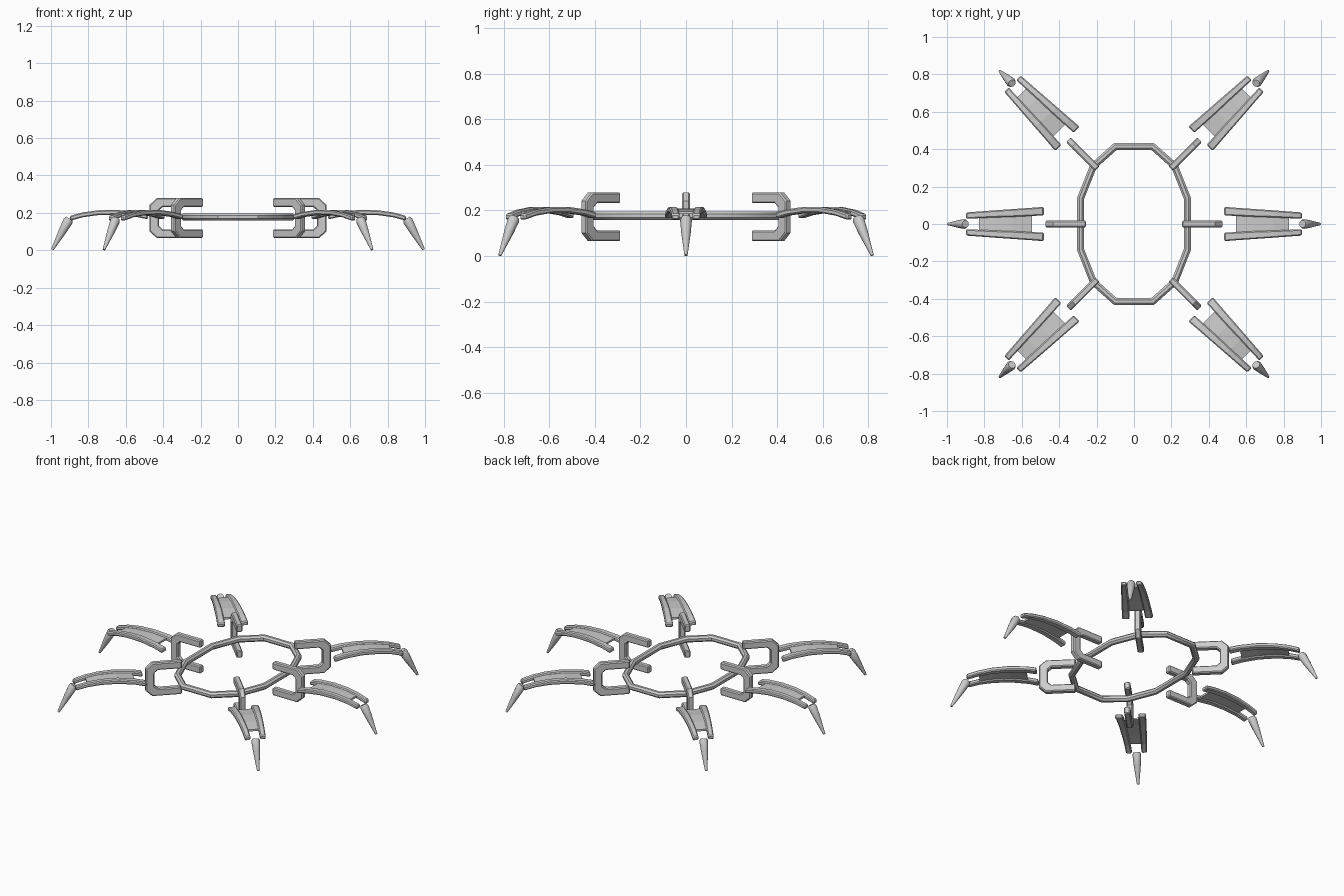
import bpy, bmesh, math
from mathutils import Vector, Matrix

if "Cube" in bpy.data.objects:
    bpy.data.objects.remove(bpy.data.objects["Cube"])


def loft(name, sections, matrix=Matrix(), closed=False, bevel=0, smooth=False):
    """Skin a list of matching cross-sections into one solid."""
    bm = bmesh.new()
    rings = [[bm.verts.new(matrix @ Vector(p)) for p in s] for s in sections]
    n = len(rings[0])
    for i in range(len(rings) if closed else len(rings) - 1):
        a, b = rings[i], rings[(i + 1) % len(rings)]
        for j in range(n):
            k = (j + 1) % n
            bm.faces.new((a[j], a[k], b[k], b[j]))
    if not closed:
        bm.faces.new(rings[0])
        bm.faces.new(rings[-1])
    bmesh.ops.recalc_face_normals(bm, faces=bm.faces)
    me = bpy.data.meshes.new(name)
    bm.to_mesh(me)
    bm.free()
    ob = bpy.data.objects.new(name, me)
    bpy.context.collection.objects.link(ob)
    if bevel:
        m = ob.modifiers.new("bevel", "BEVEL")
        m.width, m.segments, m.limit_method = bevel, 1, "ANGLE"
        m.angle_limit = math.radians(50)
    if smooth:
        bpy.context.view_layer.objects.active = ob
        ob.select_set(True)
        bpy.ops.object.shade_smooth_by_angle(angle=math.radians(40))
        ob.select_set(False)
    return ob


# Central twelve-sided ring, octagonal bar
quarter = [(0.285, 0.138), (0.217, 0.31), (0.1, 0.414)]
path = quarter + [(-x, y) for x, y in quarter[::-1]]
path += [(-x, -y) for x, y in path]
N = len(path)
ring = []
for i in range(N):
    p = Vector(path[i])
    t0 = (p - Vector(path[i - 1])).normalized()
    t1 = (Vector(path[(i + 1) % N]) - p).normalized()
    t = (t0 + t1).normalized()
    out = Vector((t.y, -t.x)) / t.dot(t1)
    sec = []
    for k in range(8):
        a = math.radians(45 * k + 22.5)
        q = p + out * 0.02 * math.cos(a)
        sec.append((q.x, q.y, 0.177 + 0.02 * math.sin(a)))
    ring.append(sec)
loft("central_ring", ring, closed=True, smooth=True)

# Upper half of the clamp outline: (radius, height from middle)
outer = [(0.255, 0.107), (0.43, 0.107), (0.47, 0.07)]
inner = [(0.418, 0.042), (0.398, 0.06), (0.255, 0.06)]
clamp = (outer + [(r, -z) for r, z in outer[::-1]]
         + [(r, -z) for r, z in inner[::-1]] + inner)

# Arched leg line: (radius, height, half width of rail centre, rail half width)
arch = [(0.478, 0.178, 0.069, 0.023), (0.54, 0.192, 0.065, 0.022),
        (0.64, 0.203, 0.059, 0.021), (0.74, 0.201, 0.054, 0.019),
        (0.82, 0.19, 0.049, 0.018), (0.89, 0.171, 0.045, 0.017)]


def arm(label, place):
    # Open chain-link clamp
    loft(f"{label}_clamp",
         [[(r, y, 0.172 + z) for r, z in clamp] for y in (-0.018, 0.018)],
         place, bevel=0.006)
    # Pair of side rails
    for side, s in (("left", 1), ("right", -1)):
        loft(f"{label}_{side}_rail",
             [[(r, s * c - w, z - 0.013), (r, s * c + w, z - 0.013),
               (r, s * c + w, z + 0.013), (r, s * c - w, z + 0.013)]
              for r, z, c, w in arch], place, bevel=0.006)
    # Curved plate between the rails
    loft(f"{label}_plate",
         [[(r, -c, z - 0.006), (r, c, z - 0.006),
           (r, c, z + 0.006), (r, -c, z + 0.006)]
          for r, z, c, w in arch[1:-1]], place)
    # Tapered claw
    top, tip = Vector((0.893, 0, 0.17)), Vector((0.984, 0, 0.003))
    axis = (tip - top).normalized()
    side, up = Vector((0, 1, 0)), axis.cross(Vector((0, 1, 0)))
    claw = []
    for f, rad in ((0, 0.02), (0.08, 0.026), (0.4, 0.021), (1, 0.007)):
        claw.append([top.lerp(tip, f) + rad * (side * math.cos(a) + up * math.sin(a))
                     for a in (math.tau * k / 12 for k in range(12))])
    loft(f"{label}_claw", claw, place, smooth=True)


# Two side arms and four diagonal arms
for label, x, y, deg in (("right", 0, 0, 0), ("left", 0, 0, 180),
                         ("back_right", 0.015, 0.115, 45),
                         ("back_left", -0.015, 0.115, 135),
                         ("front_left", -0.015, -0.115, 225),
                         ("front_right", 0.015, -0.115, 315)):
    arm(label, Matrix.Translation((x, y, 0))
        @ Matrix.Rotation(math.radians(deg), 4, "Z") @ Matrix.Scale(1.009, 4, (1, 0, 0)))
